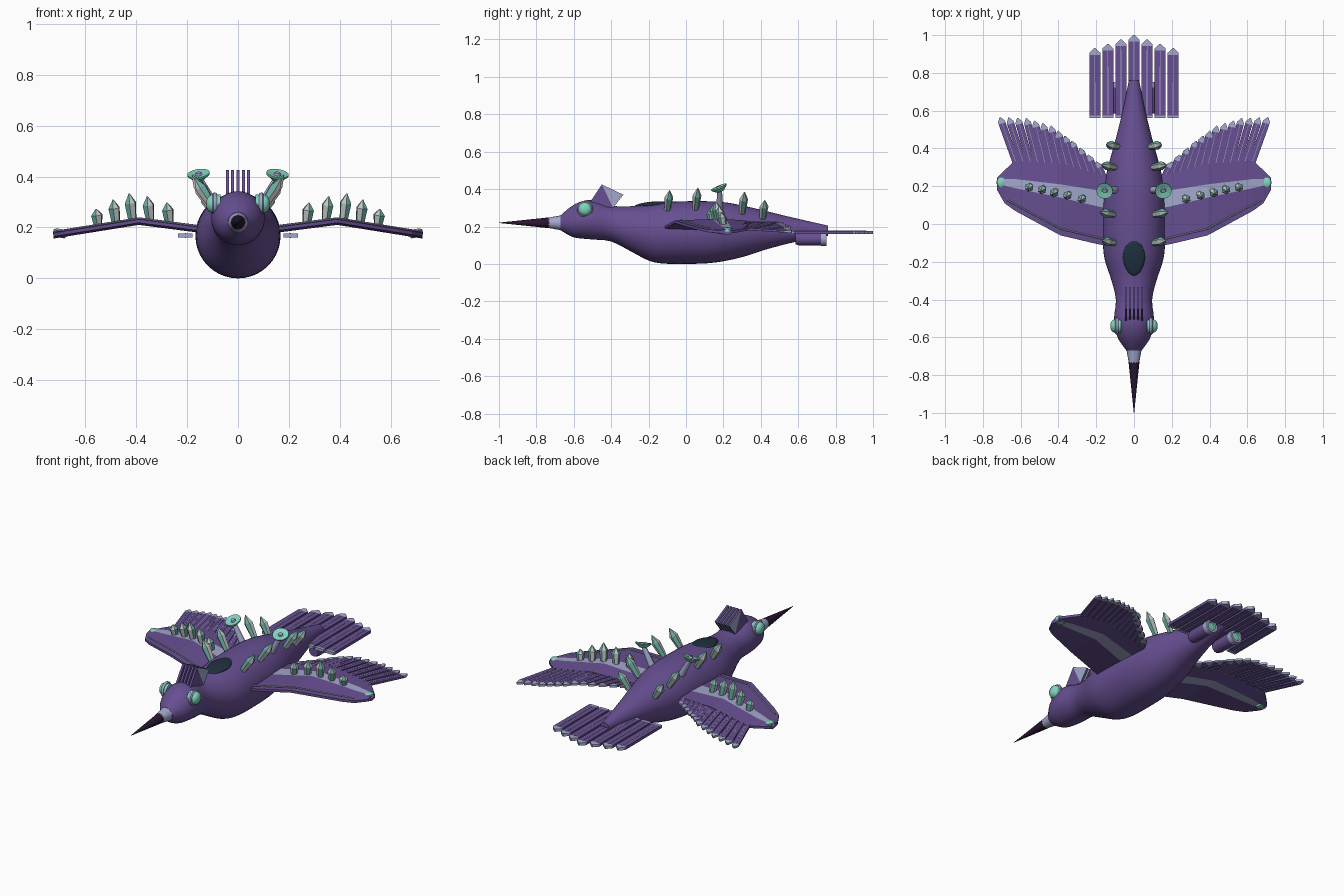
import bpy, bmesh, math
from mathutils import Vector

if "Cube" in bpy.data.objects:
    bpy.data.objects.remove(bpy.data.objects["Cube"])

def mat(name, r, g, b):
    m = bpy.data.materials.new(name)
    m.diffuse_color = (r, g, b, 1)
    m.use_nodes = True
    m.node_tree.nodes["Principled BSDF"].inputs["Base Color"].default_value = m.diffuse_color
    return m

PURPLE = mat("purple hull", .135, .078, .285)
LAV = mat("lavender trim", .36, .39, .60)
DARK = mat("dark beak", .022, .008, .03)
TEAL = mat("teal glow", .22, .66, .52)
PALE = mat("pale crystal", .55, .56, .56)
CRYS = mat("teal crystal", .14, .42, .37)
GLASS = mat("canopy glass", .014, .03, .05)

def obj(name, bm, mats, smooth=False):
    bmesh.ops.recalc_face_normals(bm, faces=bm.faces)
    me = bpy.data.meshes.new(name)
    bm.to_mesh(me)
    bm.free()
    for m in mats:
        me.materials.append(m)
    o = bpy.data.objects.new(name, me)
    bpy.context.collection.objects.link(o)
    if smooth:
        bpy.ops.object.select_all(action='DESELECT')
        o.select_set(True)
        bpy.context.view_layer.objects.active = o
        bpy.ops.object.shade_smooth_by_angle(angle=math.radians(40))
    return o

def lathe(name, rings, start, axis, mats, n=32, smooth=True, rule=None):
    """Rings of (distance along axis, radius, lift in z), capped; rule(ring, side) picks the material."""
    bm = bmesh.new()
    axis = Vector(axis).normalized()
    q = axis.to_track_quat('Z', 'Y')
    loops = []
    for d, r, lift in rings:
        c = Vector(start) + axis * d + Vector((0, 0, lift))
        loops.append([bm.verts.new(c + q @ Vector((r * math.cos(2 * math.pi * i / n),
                      r * math.sin(2 * math.pi * i / n), 0))) for i in range(n)])
    for k, (a, b) in enumerate(zip(loops, loops[1:])):
        for i in range(n):
            f = bm.faces.new((a[i], a[(i + 1) % n], b[(i + 1) % n], b[i]))
            f.material_index = rule(k, i) if rule else 0
    for k, l in ((0, loops[0]), (len(loops) - 2, loops[-1])):
        f = bm.faces.new(l)
        f.material_index = rule(k, 0) if rule else 0
    return obj(name, bm, mats, smooth)

# body: smoothed profile of (y, bottom, top)
P = [(-.67, .18, .26), (-.61, .145, .31), (-.55, .135, .337), (-.49, .13, .34), (-.4, .12, .312),
     (-.3, .07, .308), (-.2, .018, .322), (-.12, .002, .33), (0, 0, .335), (.12, .004, .335), (.22, .018, .328),
     (.32, .042, .308), (.42, .075, .285), (.52, .102, .26), (.64, .13, .232), (.76, .15, .205)]
rings = []
for i in range(len(P) - 1):
    p0, p1, p2, p3 = [Vector(P[min(max(j, 0), len(P) - 1)]) for j in (i - 1, i, i + 1, i + 2)]
    for s in range(3 + (i == len(P) - 2)):
        t = s / 3
        v = .5 * (2 * p1 + (p2 - p0) * t + (2 * p0 - 5 * p1 + 4 * p2 - p3) * t * t
                  + (3 * p1 - p0 - 3 * p2 + p3) * t ** 3)
        rings.append((v.x, (v.z - v.y) / 2, (v.z + v.y) / 2))
lathe("body", rings, (0, 0, 0), (0, 1, 0), [PURPLE], 40)

# beak and collar
lathe("beak_collar", [(0, .028, 0), (.07, .04, 0)], (0, -.735, .22), (0, 1, 0), [LAV], 16)
lathe("beak", [(0, .001, 0), (.27, .029, 0)], (0, -1, .22), (0, 1, 0), [DARK], 12)

# pointed canopy on the back of the neck
bm = bmesh.new()
bmesh.ops.create_uvsphere(bm, u_segments=24, v_segments=12, radius=1)
for v in bm.verts:
    x, y, z = v.co
    v.co = (x * .06 * (1 - .15 * abs(y)), y * .1 - .175, z * .018 + .3155 + y * .008)
obj("canopy", bm, [GLASS], True)

# crest of five thin fins
for i in range(5):
    x = (i - 2) * .021
    bm = bmesh.new()
    rows = []
    for sx in (-.006, .006):
        rows.append([bm.verts.new((x + sx, y, z)) for y, z in
                     ((-.52, .32), (-.45, .425), (-.335, .37), (-.39, .30))])
    a, b = rows
    for r in rows:
        bm.faces.new((r[0], r[1], r[3]))
        bm.faces.new((r[1], r[2], r[3])).material_index = 1
    for k in range(4):
        bm.faces.new((a[k], a[(k + 1) % 4], b[(k + 1) % 4], b[k]))
    obj("crest_fin", bm, [PURPLE, LAV])

def wing_z(x):
    return .19 + (x - .12) * .13 if x < .39 else .225 - (x - .39) * .16

def feather(name, base, tip, width, thick):
    """Flat pointed blade: pale base and tip, with a thin raised midrib."""
    base, tip = Vector(base), Vector(tip)
    d = tip - base
    L = d.length
    d.normalize()
    side = d.cross(Vector((0, 0, 1))).normalized() * width / 2
    up = side.cross(d).normalized() * thick / 2
    bm = bmesh.new()
    def section(t, w, h=up):
        c = base + d * t
        return [bm.verts.new(c + side * s * w + h * u) for s, u in ((-1, -1), (1, -1), (1, 1), (-1, 1))]
    secs = [section(0, 1), section(.015, 1), section(L - .035, 1), section(L - .025, 1), section(L, .12)]
    for k, (a, b) in enumerate(zip(secs, secs[1:])):
        for i in range(4):
            bm.faces.new((a[i], a[(i + 1) % 4], b[(i + 1) % 4], b[i])).material_index = (1, 0, 1, 1)[k]
    for s in (secs[0], secs[-1]):
        bm.faces.new(s).material_index = 1
    a, b = section(.02, .08, up * 1.2), section(L - .035, .05, up * 1.2)
    for i in range(4):
        bm.faces.new((a[i], a[(i + 1) % 4], b[(i + 1) % 4], b[i])).material_index = 1
    bm.faces.new(a).material_index = bm.faces.new(b).material_index = 1
    obj(name, bm, [PURPLE, LAV])

# tail fan
for i in range(-3, 4):
    feather("tail_feather", (i * .069, .56, .169), (i * .069, 1 - abs(i) * .023, .169), .058, .016)

def crystal(name, base, axis, r, h):
    """Six-sided pointed crystal with alternating teal and pale facets."""
    lathe(name, [(0, r * .7, 0), (h * .65, r, 0), (h, r * .08, 0)], base, axis, [CRYS, PALE], 6, False,
          lambda k, i: i % 2)

# wing stations: x, leading edge, band front, band back, trailing edge
WING = [(.10, -.125, .075, .165, .24), (.2, -.105, .095, .18, .27), (.39, -.06, .14, .21, .32),
        (.63, .07, .19, .238, .335), (.685, .11, .203, .238, .285), (.725, .18, .212, .23, .245)]
TIPS = [(.71, .565), (.57, .56), (.44, .52), (.33, .44), (.2, .33)]

for s, side in ((1, "right"), (-1, "left")):
    # wing panel with a lavender band on both faces
    bm = bmesh.new()
    layers = []
    for u in (-1, 1):
        layers.append([[bm.verts.new((s * w[0], y, wing_z(w[0]) + u * (.007 if k in (0, 3) else .015)))
                        for k, y in enumerate(w[1:])] for w in WING])
    for g in layers:
        for a, b in zip(g, g[1:]):
            for k in range(3):
                bm.faces.new((a[k], a[k + 1], b[k + 1], b[k])).material_index = int(k == 1)
    lo, hi = layers
    def rim(g):
        return [r[0] for r in g] + g[-1][1:] + [r[3] for r in g[-2::-1]] + g[0][2:0:-1]
    ra, rb = rim(lo), rim(hi)
    for i in range(len(ra)):
        j = (i + 1) % len(ra)
        bm.faces.new((ra[i], ra[j], rb[j], rb[i]))
    obj(side + "_wing", bm, [PURPLE, LAV])

    # thin line along the leading edge
    pts = [Vector((s * x, y, wing_z(x) + .011)) for x, y in ((.15, -.082), (.39, -.025), (.67, .125))]
    for a, b in zip(pts, pts[1:]):
        lathe(side + "_leading_edge_line", [(0, .004, 0), ((b - a).length, .004, 0)], a, b - a, [LAV], 6)

    # trailing feathers
    for i in range(13):
        t = i / 12
        k = min(int(t * 4), 3)
        f = t * 4 - k
        x = TIPS[k][0] * (1 - f) + TIPS[k + 1][0] * f
        y = TIPS[k][1] * (1 - f) + TIPS[k + 1][1] * f
        bx, by = .615 - .47 * t, .30 - .09 * t
        feather(side + "_wing_feather", (s * bx, by, wing_z(bx)), (s * x, y, wing_z(x) - .002), .038, .012)

    # wing crystals
    for x, y, h in ((.55, .2, .07), (.48, .19, .095), (.415, .175, .11), (.345, .16, .10), (.27, .14, .085)):
        crystal(side + "_wing_crystal", (s * x, y, wing_z(x) + .005), (s * .12, -.15, 1), .024, h)

    # wing tip lamp
    lathe(side + "_tip_lamp", [(0, .02, 0), (.01, .028, 0), (.028, .028, 0), (.034, .018, 0)],
          (s * .702, .22, .16), (s * -.16, 0, 1), [TEAL], 16)

    # crystals along the back
    for y, x, z, h in ((-.1, .10, .285, .13), (.05, .105, .29, .14), (.3, .10, .272, .135), (.41, .085, .245, .115)):
        crystal(side + "_back_crystal", (s * x, y, z), (s * .55, .1, .85), .024, h)

    # dish on a stalk, with a small hub
    lathe(side + "_dish_stalk", [(0, .02, 0), (.14, .012, 0)], (s * .09, .18, .28), (s * .48, 0, .88), [LAV], 10)
    lathe(side + "_dish", [(0, .02, 0), (.02, .044, 0), (.027, .044, 0), (.022, .014, 0), (.03, .011, 0)],
          (s * .152, .185, .388), (s * .15, -.42, 1), [TEAL, LAV], 24, True, lambda k, i: int(k == 3))

    # eye: thin rounded ring and low lens
    lathe(side + "_eye_ring", [(0, .04, 0), (.006, .044, 0), (.013, .044, 0), (.018, .038, 0)],
          (s * .083, -.54, .293), (s, 0, 0), [LAV], 24)
    lathe(side + "_eye", [(0, .036, 0), (.036, .036, 0), (.048, .03, 0), (.056, .015, 0)],
          (s * .068, -.54, .293), (s, 0, 0), [TEAL], 24)

    # engine nozzle under the tail
    lathe(side + "_engine", [(0, .03, 0), (.02, .036, 0), (.14, .036, 0)], (s * .085, .585, .135), (0, 1, 0), [PURPLE], 20)
    lathe(side + "_nozzle", [(0, .038, 0), (.03, .038, 0), (.03, .025, 0), (.022, .022, 0)],
          (s * .085, .722, .135), (0, 1, 0), [LAV, TEAL], 20, True, lambda k, i: int(k == 2))
